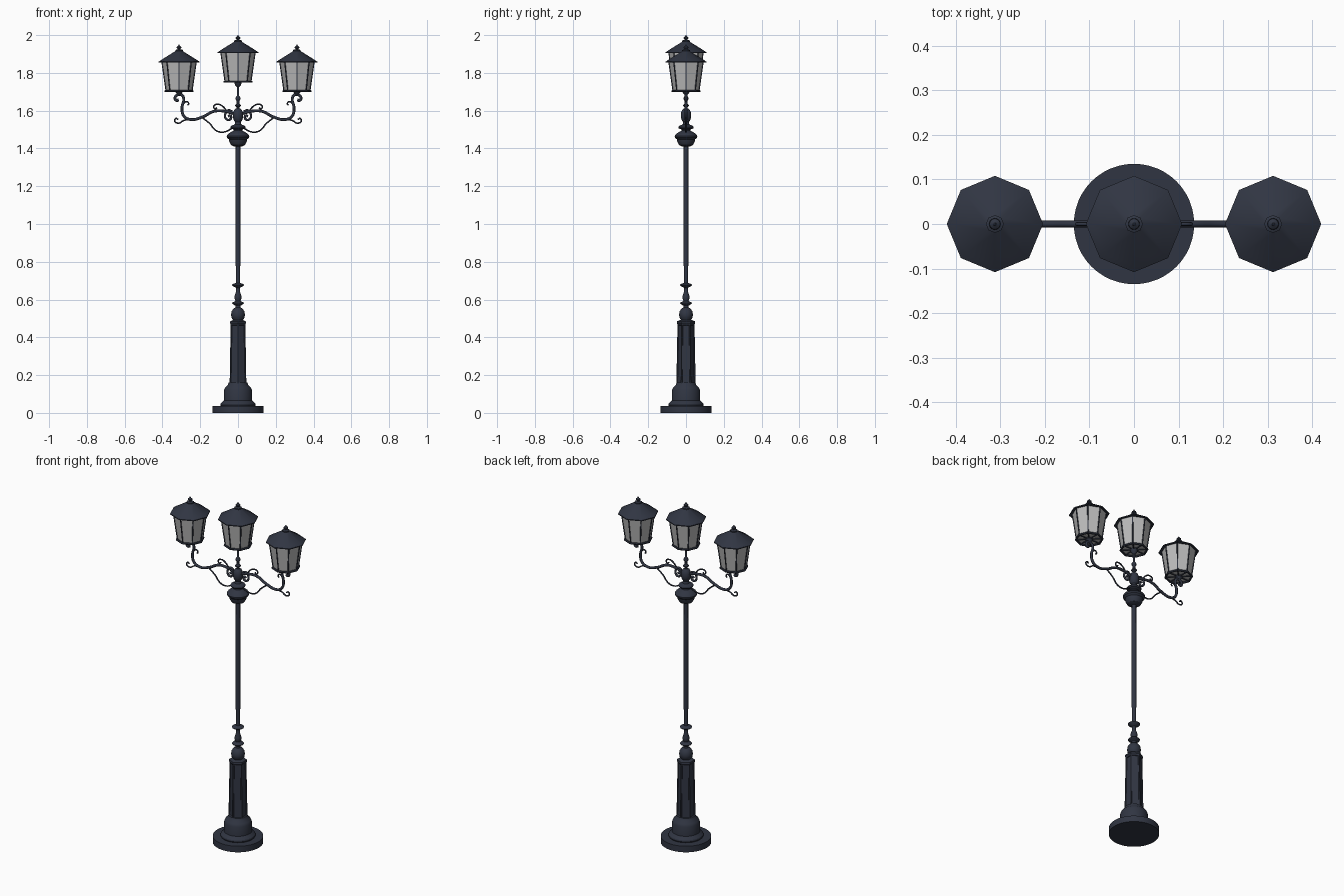
import bpy, bmesh
from math import cos, sin, pi, radians
from mathutils import Vector

if "Cube" in bpy.data.objects:
    bpy.data.objects.remove(bpy.data.objects["Cube"])


def material(name, rgb):
    m = bpy.data.materials.new(name)
    m.diffuse_color = (*rgb, 1)
    m.use_nodes = True
    m.node_tree.nodes["Principled BSDF"].inputs["Base Color"].default_value = m.diffuse_color
    return m


IRON = material("dark_iron", (0.03, 0.036, 0.055))
GLASS = material("grey_glass", (0.5, 0.5, 0.5))


def finish(ob, mat, angle=30):
    ob.data.materials.append(mat)
    bpy.ops.object.select_all(action='DESELECT')
    ob.select_set(True)
    bpy.context.view_layer.objects.active = ob
    if ob.type == 'CURVE':
        bpy.ops.object.convert(target='MESH')
    bpy.ops.object.shade_smooth_by_angle(angle=radians(angle))
    return bpy.context.object


def lathe(name, profile, segs=32, x=0, z=0, phase=0, mat=IRON, panel=None):
    """Revolve (radius, height) points into a closed solid."""
    bm = bmesh.new()
    rings = [[bm.verts.new((x + r * cos(phase + 2 * pi * i / segs),
                            r * sin(phase + 2 * pi * i / segs), z + h))
              for i in range(segs)] for r, h in profile]
    sides = []
    for a, b in zip(rings, rings[1:]):
        for i in range(segs):
            j = (i + 1) % segs
            sides.append(bm.faces.new((a[i], a[j], b[j], b[i])))
    bm.faces.new(rings[0][::-1])
    bm.faces.new(rings[-1])
    bmesh.ops.recalc_face_normals(bm, faces=bm.faces)
    if panel:
        bmesh.ops.inset_individual(bm, faces=sides, thickness=panel[0])
        bmesh.ops.inset_individual(bm, faces=sides, thickness=0.002, depth=-panel[1])
    me = bpy.data.meshes.new(name)
    bm.to_mesh(me)
    bm.free()
    ob = bpy.data.objects.new(name, me)
    bpy.context.collection.objects.link(ob)
    return finish(ob, mat)


def rods(name, paths, radius, smooth=True, res=2):
    """Round bars along lists of 3D points."""
    cu = bpy.data.curves.new(name, 'CURVE')
    cu.dimensions = '3D'
    cu.bevel_depth, cu.bevel_resolution = radius, res
    cu.resolution_u = 8
    cu.use_fill_caps = True
    for pts in paths:
        sp = cu.splines.new('BEZIER' if smooth else 'POLY')
        points = sp.bezier_points if smooth else sp.points
        points.add(len(pts) - 1)
        for p, co in zip(points, pts):
            if smooth:
                p.co = co
                p.handle_left_type = p.handle_right_type = 'AUTO'
            else:
                p.co = (*co, 1)
    ob = bpy.data.objects.new(name, cu)
    bpy.context.collection.objects.link(ob)
    return finish(ob, IRON, 50)


# Base and pedestal
lathe("base_plate", [(.135, 0), (.135, .036)], 48)
lathe("base_moulding", [(.09, .034), (.094, .042), (.092, .05), (.08, .062), (.075, .066),
                        (.074, .12), (.068, .135), (.054, .148), (.05, .16)])
lathe("pedestal_column", [(.051, .155), (.045, .47)], 6, phase=pi / 2, panel=(.007, .004))
lathe("pedestal_cap", [(.045, .468), (.049, .475), (.047, .485), (.03, .492)], 6, phase=pi / 2)

# Turned collar and pole
lathe("collar", [(.022, .485), (.024, .49), (.034, .503), (.037, .52), (.034, .537), (.024, .552),
                 (.014, .557), (.014, .568), (.03, .577), (.032, .581), (.028, .586), (.013, .592),
                 (.018, .605), (.018, .618), (.011, .64), (.011, .662), (.03, .673), (.033, .678),
                 (.028, .682), (.012, .688)])
lathe("pole", [(.011, .68), (.011, .76), (.013, .8), (.012, 1.43)], 20)

# Pole head and centre stem
lathe("pole_head", [(.02, 1.41), (.036, 1.418), (.046, 1.435), (.048, 1.448), (.058, 1.457),
                    (.06, 1.466), (.054, 1.475), (.036, 1.488), (.024, 1.494), (.024, 1.5),
                    (.038, 1.506), (.041, 1.513), (.036, 1.52), (.018, 1.527), (.015, 1.54),
                    (.022, 1.548), (.027, 1.565), (.027, 1.588), (.02, 1.604), (.01, 1.612)])
lathe("centre_stem", [(.008, 1.605), (.008, 1.618), (.015, 1.624), (.015, 1.63), (.007, 1.638),
                      (.007, 1.65), (.013, 1.66), (.013, 1.668), (.006, 1.68), (.006, 1.725),
                      (.015, 1.735), (.02, 1.75)], 16)

# Scrolled arms, mirrored left and right, as (x, z) points
MAIN = [(.052, 1.568), (.042, 1.575), (.036, 1.563), (.048, 1.551), (.064, 1.558), (.068, 1.58),
        (.05, 1.602), (.03, 1.594)]
ARM = [(.025, 1.585), (.07, 1.597), (.125, 1.597), (.19, 1.566), (.25, 1.553), (.287, 1.572),
       (.296, 1.62), (.287, 1.66), (.297, 1.682), (.318, 1.684), (.333, 1.67), (.326, 1.654),
       (.314, 1.658)]
CURLS = [
    [(.06, 1.598), (.08, 1.622), (.108, 1.634), (.128, 1.624), (.122, 1.61), (.111, 1.616)],
    [(.245, 1.552), (.285, 1.549), (.315, 1.534), (.335, 1.545), (.328, 1.559), (.317, 1.553)],
    [(.296, 1.615), (.288, 1.637), (.272, 1.648), (.261, 1.637), (.267, 1.628)],
    [(.03, 1.507), (.075, 1.487), (.115, 1.494), (.15, 1.532), (.19, 1.564)],
]


def both(paths):
    return [[(s * x, 0, z) for x, z in p] for s in (1, -1) for p in paths]


rods("arms", both([ARM]), .0075)
rods("arm_root_scrolls", both([MAIN]), .006)
rods("arm_curls", both(CURLS), .004)


# Eight-sided lantern
def lantern(tag, x, z):
    n, r0, r1, h0, h1 = 8, .068, .091, .012, .166
    lathe(tag + "_glass", [(r0, h0), (r1, h1)], n, x, z, mat=GLASS)
    lathe(tag + "_roof", [(r1, .164), (.108, .159), (.108, .164), (.094, .174), (.02, .22),
                          (.02, .226), (.012, .23)], n, x, z)
    lathe(tag + "_finial", [(.008, .226), (.008, .233), (.013, .238), (.012, .243),
                            (.005, .248), (.002, .255)], 12, x, z)
    lathe(tag + "_hub", [(.008, -.012), (.012, -.006), (.02, .004), (.02, .012)], 12, x, z)

    def ring(r, h):
        return [Vector((x + r * cos(2 * pi * i / n), r * sin(2 * pi * i / n), z + h))
                for i in range(n)]
    low, high = ring(r0 + .001, h0), ring(r1, h1)
    centre = Vector((x, 0, z + .009))
    rim = ring(r0 + .004, .008)
    rods(tag + "_frame", [[a, b] for a, b in zip(low, high)], .0035, False, 1)
    rods(tag + "_bottom_rim", [[a, b] for a, b in zip(rim, rim[1:] + rim[:1])], .006, False, 1)
    rods(tag + "_bottom_spokes", [[centre, a] for a in rim], .0035, False, 1)


lantern("centre_lantern", 0, 1.745)
lantern("right_lantern", .312, 1.695)
lantern("left_lantern", -.312, 1.695)
